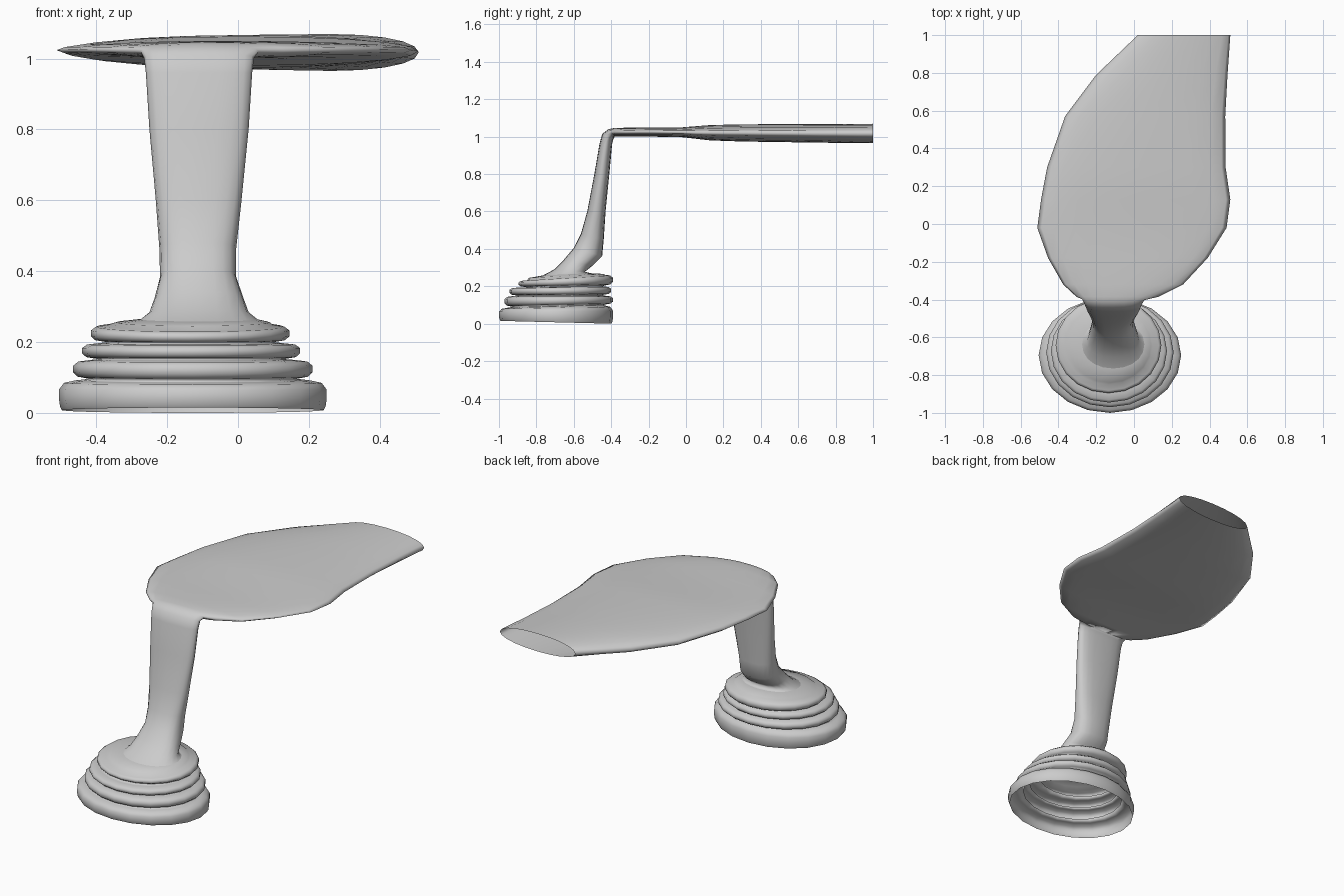
import bpy, bmesh
from math import sin, cos, pi, copysign

SIDES = 20


def loft(name, rings):
    """Open skin through rings: x_left, x_right, front y, front z, back y, back z, squareness."""
    bm = bmesh.new()
    loops = []
    for x0, x1, yf, zf, yb, zb, n in rings:
        loop = []
        for k in range(SIDES):
            t = 2 * pi * k / SIDES
            c = copysign(abs(cos(t)) ** (2 / n), cos(t))
            s = copysign(abs(sin(t)) ** (2 / n), sin(t))
            loop.append(bm.verts.new(((x0 + x1) / 2 + (x1 - x0) / 2 * c,
                                      (yf + yb) / 2 + (yb - yf) / 2 * s,
                                      (zf + zb) / 2 + (zb - zf) / 2 * s)))
        loops.append(loop)
    for a, b in zip(loops, loops[1:]):
        for k in range(SIDES):
            m = (k + 1) % SIDES
            bm.faces.new((a[k], a[m], b[m], b[k])).smooth = True
    me = bpy.data.meshes.new(name)
    bm.to_mesh(me)
    bm.free()
    ob = bpy.data.objects.new(name, me)
    bpy.context.collection.objects.link(ob)
    return ob


# Bellows folds: x_left, x_right, y_front, y_back, front z low/high, back z low/high
folds = [
    (-0.505, 0.25, -1.00, -0.39, 0.015, 0.085, 0.00, 0.098),
    (-0.465, 0.21, -0.97, -0.39, 0.09, 0.148, 0.102, 0.150),
    (-0.44, 0.175, -0.945, -0.40, 0.15, 0.193, 0.154, 0.200),
    (-0.415, 0.145, -0.895, -0.39, 0.195, 0.232, 0.204, 0.262),
]
rings = []
for i, (x0, x1, yf, yb, f0, f1, b0, b1) in enumerate(folds):
    for t, inset in ((0, 0.008 if i == 0 else 0.045), (0.12, 0.012), (0.35, 0),
                     (0.7, 0), (0.92, 0.014), (1, 0.045)):
        if i == 0 and t == 0.12:
            inset = 0.003
        rings.append((x0 + inset, x1 - inset, yf + inset, f0 + (f1 - f0) * t,
                      yb - inset, b0 + (b1 - b0) * t, 2))

# Shoulder closing the bellows towards the stem
collar = (-0.275, 0.055, -0.765, 0.258, -0.51, 0.270, 2.1)
rings += [(-0.345, 0.09, -0.84, 0.245, -0.44, 0.266, 2), collar]
loft("bellows_base", rings)

# Stem, leaning back and bending into the blade
stem = [
    collar,
    (-0.250, 0.030, -0.705, 0.290, -0.54, 0.278, 2.3),
    (-0.235, 0.015, -0.655, 0.340, -0.50, 0.310, 2.4),
    (-0.220, -0.005, -0.600, 0.405, -0.448, 0.362, 2.5),
    (-0.222, -0.005, -0.562, 0.480, -0.44, 0.450, 2.5),
    (-0.232, 0.010, -0.528, 0.600, -0.43, 0.600, 2.5),
    (-0.250, 0.030, -0.490, 0.800, -0.41, 0.800, 2.5),
    (-0.260, 0.040, -0.463, 0.960, -0.395, 0.960, 2.5),
    (-0.265, 0.045, -0.448, 1.015, -0.388, 0.988, 2.4),
    (-0.275, 0.058, -0.415, 1.040, -0.382, 1.000, 2.2),
]

# Flat hollow blade: y, x_left, x_right, bottom z, top z (open at the far end)
blade = [
    (-0.385, -0.305, 0.13, 1.00, 1.046),
    (-0.32, -0.375, 0.26, 1.00, 1.048),
    (-0.18, -0.455, 0.39, 1.00, 1.050),
    (-0.02, -0.512, 0.49, 0.997, 1.050),
    (0.13, -0.492, 0.51, 0.980, 1.062),
    (0.30, -0.46, 0.485, 0.974, 1.066),
    (0.57, -0.365, 0.483, 0.970, 1.067),
    (0.79, -0.20, 0.495, 0.967, 1.068),
    (1.00, 0.02, 0.51, 0.965, 1.069),
]
loft("stem_and_blade", stem + [(x0, x1, y, zt, y, zb, 2.1) for y, x0, x1, zb, zt in blade])
